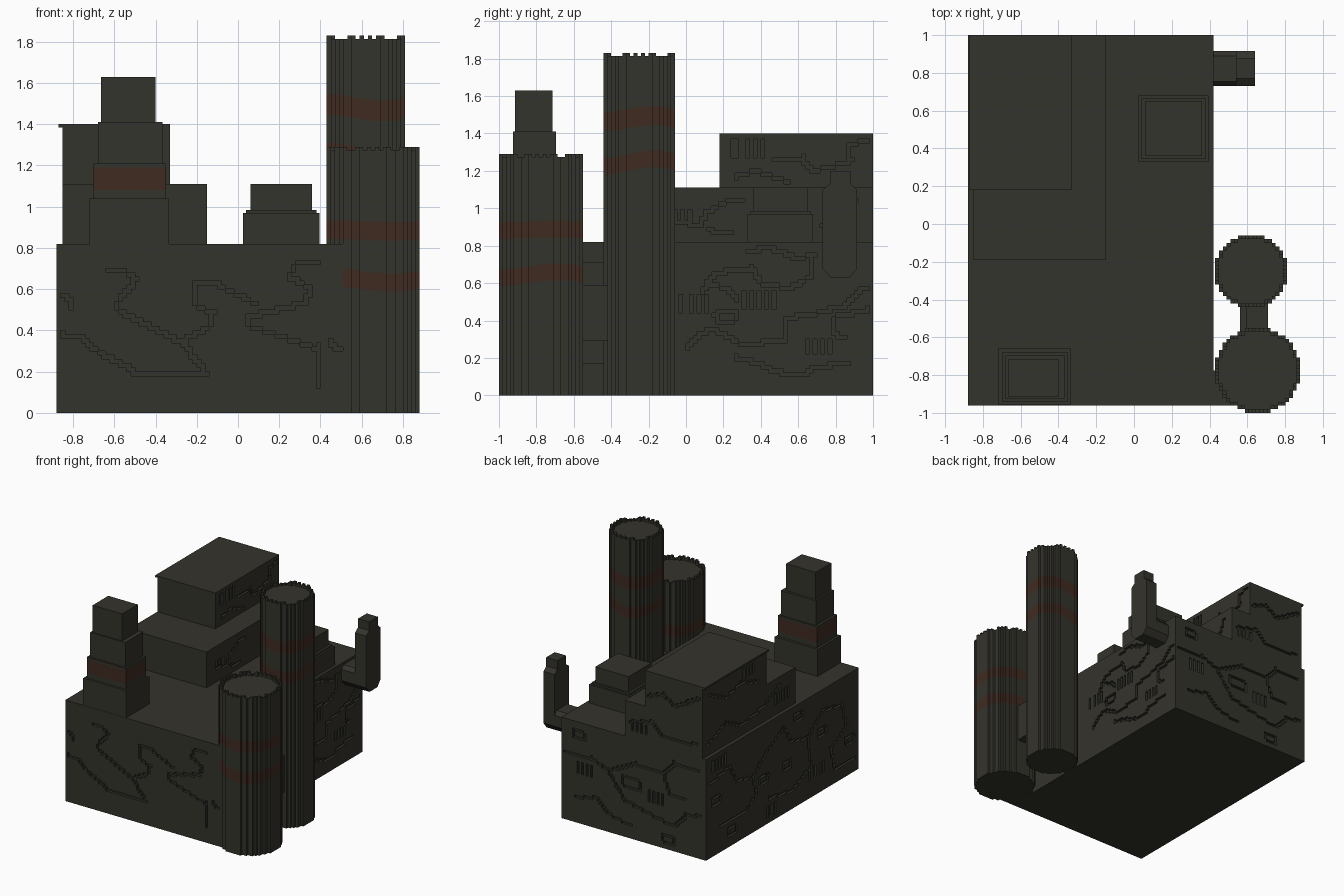
import bpy, bmesh, math
from mathutils import Vector

if "Cube" in bpy.data.objects:
    bpy.data.objects.remove(bpy.data.objects["Cube"])

CELL = 0.02


def material(name, rgb):
    m = bpy.data.materials.new(name)
    m.diffuse_color = (*rgb, 1)
    m.use_nodes = True
    m.node_tree.nodes["Principled BSDF"].inputs["Base Color"].default_value = m.diffuse_color
    return m


STONE = material("dark stone", (0.034, 0.033, 0.025))
RUST = material("rust brown", (0.050, 0.024, 0.015))


def face(bm, pts, n, mat=0):
    f = bm.faces.new([bm.verts.new(p) for p in pts])
    f.normal_update()
    if f.normal.dot(Vector(n)) < 0:
        f.normal_flip()
    f.material_index = mat


def finish(name, bm):
    bmesh.ops.remove_doubles(bm, verts=bm.verts[:], dist=1e-5)
    me = bpy.data.meshes.new(name)
    bm.to_mesh(me)
    bm.free()
    me.materials.append(STONE)
    me.materials.append(RUST)
    ob = bpy.data.objects.new(name, me)
    bpy.context.collection.objects.link(ob)
    return ob


def box(name, x0, x1, y0, y1, z0, z1, mat=0):
    bm = bmesh.new()
    bmesh.ops.create_cube(bm, size=1)
    for v in bm.verts:
        v.co = ((x0 + x1) / 2 + v.co.x * (x1 - x0), (y0 + y1) / 2 + v.co.y * (y1 - y0),
                (z0 + z1) / 2 + v.co.z * (z1 - z0))
    for f in bm.faces:
        f.material_index = mat
    return finish(name, bm)


def prism(name, profile, x0, x1):
    """Extrude a (y, z) profile along x."""
    bm = bmesh.new()
    a = [bm.verts.new((x0, y, z)) for y, z in profile]
    b = [bm.verts.new((x1, y, z)) for y, z in profile]
    bm.faces.new(a)
    bm.faces.new(b)
    for i in range(len(a)):
        j = (i + 1) % len(a)
        bm.faces.new((a[i], a[j], b[j], b[i]))
    bmesh.ops.recalc_face_normals(bm, faces=bm.faces[:])
    return finish(name, bm)


def grille(u, z, n=5, h=0.08):
    return [[(u + 0.04 * k, z), (u + 0.04 * k, z + h)] for k in range(n)]


def ring(u, z, w=0.11, h=0.06):
    return [[(u, z + h / 2), (u + 0.02, z + h), (u + w, z + h), (u + w, z + 0.02),
             (u + w - 0.02, z), (u + 0.02, z), (u, z + h / 2)]]


def carved_box(name, x0, x1, y0, y1, z0, z1, carvings):
    """Box whose walls have stepped grooves following the given paths."""
    walls = {"front": (x0, x1, lambda u, d, z: (u, y0 + d, z)),
             "back": (x0, x1, lambda u, d, z: (u, y1 - d, z)),
             "left": (y0, y1, lambda u, d, z: (x0 + d, u, z)),
             "right": (y0, y1, lambda u, d, z: (x1 - d, u, z))}
    bm = bmesh.new()
    for side, (u0, u1, P) in walls.items():
        nu, nz = round((u1 - u0) / CELL), round((z1 - z0) / CELL)
        su, sz = (u1 - u0) / nu, (z1 - z0) / nz
        cut = set()
        for path in carvings.get(side, []):
            for (ua, za), (ub, zb) in zip(path, path[1:]):
                n = int(math.hypot(ub - ua, zb - za) / 0.004) + 1
                for k in range(n + 1):
                    i = int((ua + (ub - ua) * k / n - u0) / su)
                    j = int((za + (zb - za) * k / n - z0) / sz)
                    if 0 < i < nu - 1 and 0 < j < nz - 1:
                        cut.add((i, j))
        out = Vector(P(0, 0, 0)) - Vector(P(0, 1, 0))
        for i in range(nu):
            for j in range(nz):
                a, b = u0 + i * su, u0 + (i + 1) * su
                c, e = z0 + j * sz, z0 + (j + 1) * sz
                d = CELL if (i, j) in cut else 0
                face(bm, [P(a, d, c), P(b, d, c), P(b, d, e), P(a, d, e)], out)
                if not d:
                    continue
                mid = Vector(P((a + b) / 2, d / 2, (c + e) / 2))
                for di, dj, p, q in ((-1, 0, (a, c), (a, e)), (1, 0, (b, c), (b, e)),
                                     (0, -1, (a, c), (b, c)), (0, 1, (a, e), (b, e))):
                    if (i + di, j + dj) not in cut:
                        quad = [P(p[0], 0, p[1]), P(q[0], 0, q[1]), P(q[0], d, q[1]), P(p[0], d, p[1])]
                        face(bm, quad, mid - sum((Vector(v) for v in quad), Vector()) / 4)
    for z, n in ((z0, -1), (z1, 1)):
        face(bm, [(x0, y0, z), (x1, y0, z), (x1, y1, z), (x0, y1, z)], (0, 0, n))
    return finish(name, bm)


def chimney(name, cx, cy, r, n, height, bands):
    """Stepped round stack with a notched rim and wavy rust bands."""
    s = 2 * r / n
    cells = {(i, j) for i in range(n) for j in range(n)
             if math.hypot(i + .5 - n / 2, j + .5 - n / 2) <= n / 2 + 0.05}
    steps = ((1, 0), (-1, 0), (0, 1), (0, -1))

    def top(c):
        if c not in cells:
            return 0
        rim = any((c[0] + a, c[1] + b) not in cells for a, b in steps)
        return height - (0.016 * ((c[0] + c[1]) % 2) if rim else 0.03)

    bm = bmesh.new()
    for c in cells:
        x, y, h = cx - r + c[0] * s, cy - r + c[1] * s, top(c)
        sq = [(x, y), (x + s, y), (x + s, y + s), (x, y + s)]
        face(bm, [(*p, 0) for p in sq], (0, 0, -1))
        face(bm, [(*p, h) for p in sq], (0, 0, 1))
        for (a, b), (p, q) in zip(steps, ((1, 2), (3, 0), (2, 3), (0, 1))):
            low = top((c[0] + a, c[1] + b))
            if low >= h:
                continue
            levels = [(low, 0)]
            if low == 0:
                ang = math.atan2(y + s / 2 - cy, x + s / 2 - cx)
                for lo, hi, amp in bands:
                    w = amp * math.sin(2 * ang + 0.6)
                    levels += [(lo + w, 1), (hi + w, 0)]
            levels.append((h, 0))
            for (za, m), (zb, _) in zip(levels, levels[1:]):
                face(bm, [(*sq[p], za), (*sq[q], za), (*sq[q], zb), (*sq[p], zb)], (a, b, 0), m)
    return finish(name, bm)


# Main hall with grooved walls
front = [[(-.63, .69), (-.54, .68), (-.49, .65), (-.56, .57), (-.60, .51), (-.48, .44), (-.28, .35)],
         [(-.86, .38), (-.76, .36), (-.70, .31), (-.53, .22), (-.48, .18), (-.15, .18), (-.27, .35)],
         [(-.27, .35), (-.14, .42), (-.12, .48), (-.22, .53), (-.22, .62), (-.1, .62), (.08, .53)],
         [(.42, .73), (.28, .72), (.25, .66), (.35, .6), (.32, .53), (.06, .47), (.06, .42), (.42, .3)],
         [(.38, .32), (.38, .18), (.40, .12), (.40, .03)], [(-.86, .58), (-.82, .55), (-.82, .51)]]
right = [[(.33, .77), (.45, .79), (.6, .73), (.68, .75), (.66, .63), (.55, .57), (.4, .6), (.35, .68),
          (.15, .65), (.08, .55)], [(.13, .6), (.25, .55), (.27, .5)],
         [(0, .25), (.08, .33), (.15, .35), (.3, .27), (.52, .29), (.53, .41), (.7, .44), (.85, .48), (.96, .58)],
         [(.27, .2), (.33, .19), (.5, .12), (.62, .1), (.68, .15), (.87, .17)],
         [(.97, .46), (.8, .42), (.78, .33), (.85, .31)]]
right += grille(-.02, .45, 4) + grille(.31, .46) + grille(.64, .23, 4, .06) + ring(.16, .39)
back = [[(.4, .55), (.15, .56), (0, .5), (-.15, .3), (-.35, .25), (-.6, .2), (-.7, .32), (-.84, .35)],
        [(.3, .2), (.1, .25), (0, .15), (-.2, .1)], [(0, .5), (-.25, .62), (-.5, .6), (-.6, .72), (-.8, .7)],
        [(-.5, .6), (-.55, .45), (-.7, .45)]]
back += ring(.2, .68) + ring(-.3, .4, .16, .08) + ring(-.6, .05) + grille(-.5, .34, 4) + grille(.15, .4, 4)
left = [[(.95, .6), (.7, .65), (.6, .5), (.4, .45), (.35, .3), (.5, .2), (.8, .2)],
        [(.4, .45), (.2, .6), (0, .7), (-.1, .55), (-.3, .5), (-.35, .25), (-.1, .15), (.2, .2)],
        [(-.3, .5), (-.5, .65), (-.75, .6), (-.8, .4), (-.6, .3), (-.65, .12), (-.9, .1)]]
for u, z in ((.8, .4), (.6, .08), (.2, .35), (-.1, .35), (-.25, .68), (-.55, .45), (-.9, .25)):
    left += ring(u, z)
left += grille(.75, .68) + grille(-.5, .15) + grille(.1, .05, 4)
carved_box("main_hall", -.88, .42, -.96, 1, 0, .82,
           {"front": front, "right": right, "back": back, "left": left})
carved_box("hall_corner", .42, .60, -.96, -.775, 0, .82, {"front": [[(.42, .37), (.48, .31), (.56, .30)]]})

# Upper storeys
carved_box("middle_storey", -.85, -.15, -.19, 1, .82, 1.11, {
    "right": [[(-.03, .93), (.07, .9), (.1, .97), (.2, 1.03), (.3, 1.05)], [(.13, .88), (.25, .86)],
              [(.72, .9), (.85, .93), (.9, 1.04)]] + grille(-.05, .93, 3, .06),
    "back": [[(-.2, .95), (-.4, 1.0), (-.5, .9), (-.8, .92)]] + grille(-.35, .88, 4, .06),
    "left": [[(.95, .9), (.7, 1.0), (.5, .9), (.2, .95), (0, 1.05)]] + grille(-.1, .9)})
carved_box("upper_storey", -.85, -.33, .18, 1, 1.11, 1.39, {
    "right": [[(.27, 1.17), (.37, 1.2), (.55, 1.14)],
              [(.97, 1.36), (.87, 1.34), (.88, 1.25), (.68, 1.2), (.62, 1.27), (.47, 1.26)]] + grille(.24, 1.27),
    "back": [[(-.36, 1.2), (-.5, 1.25), (-.6, 1.18), (-.82, 1.3)]],
    "left": [[(.9, 1.3), (.7, 1.2), (.5, 1.25), (.3, 1.18)]] + grille(.35, 1.27, 4, .06)})
box("roof_slab", -.87, -.33, .18, 1, 1.385, 1.4)

# Roof vent: stacked boxes
box("vent_base", .025, .395, .33, .68, .82, .97)
box("vent_step", .04, .38, .345, .665, .97, .985)
box("vent_top", .06, .36, .36, .65, .985, 1.11)

# Stepped square stack with a rust band
box("stack_base", -.72, -.335, -.958, -.66, .82, 1.04)
box("stack_second_lower", -.70, -.35, -.94, -.68, 1.04, 1.08)
box("stack_rust_band", -.70, -.35, -.94, -.68, 1.08, 1.19, 1)
box("stack_second_upper", -.70, -.35, -.94, -.68, 1.19, 1.21)
box("stack_third", -.68, -.365, -.925, -.695, 1.21, 1.41)
box("stack_top", -.665, -.40, -.915, -.715, 1.41, 1.63)

# Round chimneys and the duct between them
chimney("short_chimney", .655, -.775, .225, 23, 1.29, [(.60, .69, .015), (.84, .93, .004)])
chimney("tall_chimney", .62, -.25, .19, 19, 1.83, [(1.20, 1.29, .02), (1.43, 1.53, .015)])
box("duct_core", .56, .595, -.60, -.40, .17, .71)
box("duct_cover", .595, .71, -.60, -.40, .29, .59)

# Exhaust pipe on the right wall
prism("exhaust_pipe", [(.73, .68), (.775, .63), (.875, .63), (.915, .68), (.915, 1.1), (.88, 1.13),
                       (.88, 1.2), (.77, 1.2), (.77, 1.13), (.73, 1.1)], .54, .64)
prism("exhaust_elbow", [(.73, .68), (.775, .63), (.875, .63), (.915, .68), (.915, .77), (.89, .80),
                        (.755, .80), (.73, .77)], .42, .54)
